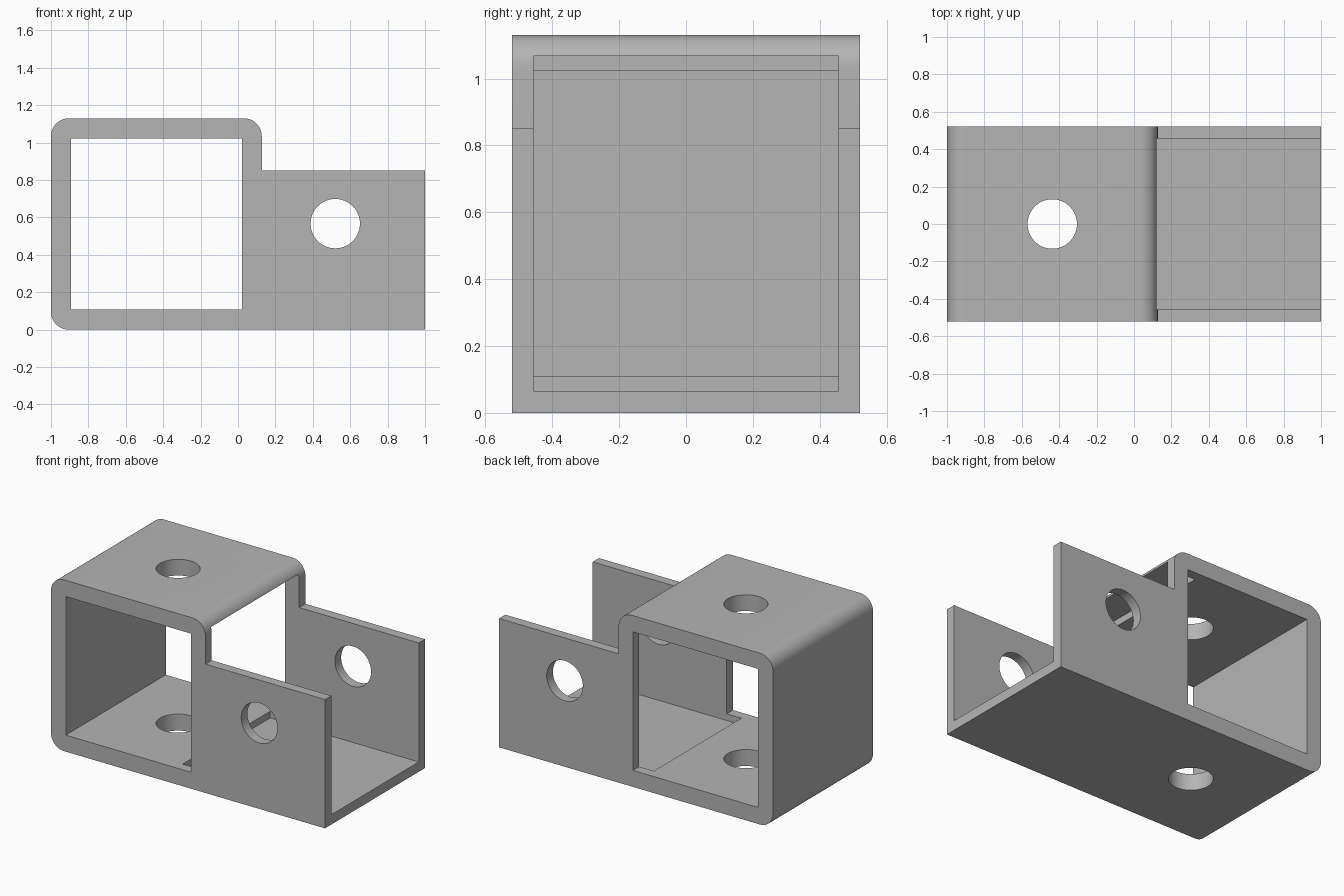
import bpy
import bmesh
from math import sin, cos, radians
from mathutils import Matrix, Vector

cube = bpy.data.objects.get("Cube")
if cube:
    bpy.data.objects.remove(cube, do_unlink=True)

HALF_DEPTH = 0.521
WALL_IN = 0.456          # inner half width of the channel
HOLE_R = 0.132

steel = bpy.data.materials.new("plain grey")
steel.use_nodes = True
grey = (0.46, 0.46, 0.46, 1)
steel.diffuse_color = grey
steel.node_tree.nodes["Principled BSDF"].inputs["Base Color"].default_value = grey


def make_object(name, bm):
    bmesh.ops.recalc_face_normals(bm, faces=bm.faces[:])
    mesh = bpy.data.meshes.new(name)
    bm.to_mesh(mesh)
    bm.free()
    mesh.materials.append(steel)
    obj = bpy.data.objects.new(name, mesh)
    bpy.context.collection.objects.link(obj)
    return obj


def arc(cx, cz, r, start, steps=12):
    """Quarter circle, clockwise from the start angle."""
    angles = [radians(start - 90 * i / steps) for i in range(steps + 1)]
    return [(cx + r * cos(a), cz + r * sin(a)) for a in angles]


def box(name, low, high):
    low, high = Vector(low), Vector(high)
    bm = bmesh.new()
    bmesh.ops.create_cube(bm, size=1)
    bmesh.ops.scale(bm, vec=high - low, verts=bm.verts)
    bmesh.ops.translate(bm, vec=(low + high) / 2, verts=bm.verts)
    return make_object(name, bm)


def cylinder(name, centre, axis):
    bm = bmesh.new()
    turn = Matrix.Rotation(radians(90), 4, 'X') if axis == 'Y' else Matrix()
    bmesh.ops.create_cone(bm, cap_ends=True, segments=64, radius1=HOLE_R,
                          radius2=HOLE_R, depth=3,
                          matrix=Matrix.Translation(centre) @ turn)
    return make_object(name, bm)


# Solid body: rounded square tube outline with a lower arm on one side
r = 0.095
outline = [(1, 0)] + arc(-1 + r, r, r, 270) + arc(-1 + r, 1.13 - r, r, 180)
outline += arc(0.127 - r, 1.13 - r, r, 90) + [(0.127, 0.85), (1, 0.85)]
bm = bmesh.new()
face = bm.faces.new([bm.verts.new((x, -HALF_DEPTH, z)) for x, z in outline])
extruded = bmesh.ops.extrude_face_region(bm, geom=[face], use_keep_orig=True)
bmesh.ops.translate(bm, vec=(0, 2 * HALF_DEPTH, 0),
                    verts=[v for v in extruded["geom"] if isinstance(v, bmesh.types.BMVert)])
bracket = make_object("bracket", bm)

# Cutters: tube window, arm channel, and the two bolt holes
cutters = [
    box("window_cutter", (-0.892, -1, 0.109), (0.022, 1, 1.023)),
    box("channel_cutter", (-0.085, -WALL_IN, 0.065), (1.5, WALL_IN, 1.068)),
    cylinder("arm_hole_cutter", (0.52, 0, 0.567), 'Y'),
    cylinder("tube_hole_cutter", (-0.437, 0, 0.5), 'Z'),
]
for cutter in cutters:
    cutter.hide_render = True
    mod = bracket.modifiers.new(cutter.name, 'BOOLEAN')
    mod.operation = 'DIFFERENCE'
    mod.solver = 'EXACT'
    mod.object = cutter

# Bake the cuts and drop the cutters
bpy.context.view_layer.update()
evaluated = bracket.evaluated_get(bpy.context.evaluated_depsgraph_get())
cut_mesh = bpy.data.meshes.new_from_object(evaluated)
bracket.modifiers.clear()
bracket.data = cut_mesh
for cutter in cutters:
    bpy.data.objects.remove(cutter, do_unlink=True)

# Smooth the bends and holes, keep edges sharp
bpy.ops.object.select_all(action='DESELECT')
bracket.select_set(True)
bpy.context.view_layer.objects.active = bracket
bpy.ops.object.shade_smooth_by_angle(angle=radians(30))
